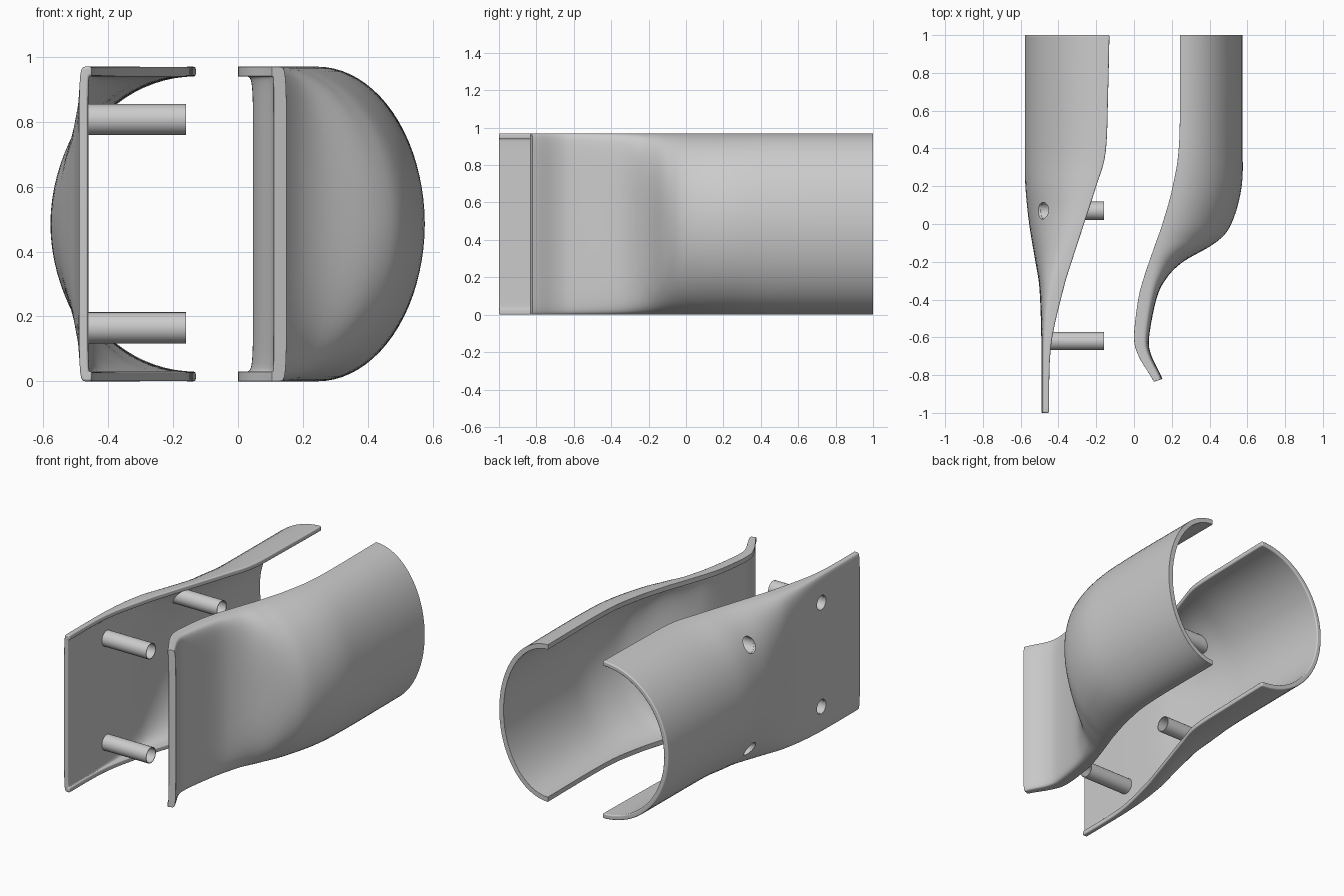
import bpy, bmesh, math

if "Cube" in bpy.data.objects:
    bpy.data.objects.remove(bpy.data.objects["Cube"])

H = 0.485                      # half height of both shells
grey = bpy.data.materials.new("plain grey")
grey.diffuse_color = (0.6, 0.6, 0.6, 1)
grey.use_nodes = True
grey.node_tree.nodes["Principled BSDF"].inputs["Base Color"].default_value = grey.diffuse_color


def smooth_rows(rows, steps=5):
    """Catmull-Rom sampling through the station rows."""
    out = []
    for i in range(len(rows) - 1):
        p0, p1, p2, p3 = (rows[max(i - 1, 0)], rows[i], rows[i + 1],
                          rows[min(i + 2, len(rows) - 1)])
        for s in range(steps):
            t = s / steps
            out.append([0.5 * (2 * b + (c - a) * t + (2 * a - 5 * b + 4 * c - d) * t * t
                               + (3 * b - a - 3 * c + d) * t ** 3)
                        for a, b, c, d in zip(p0, p1, p2, p3)])
    return out + [list(rows[-1])]


def section(row, segs=40):
    """Closed D section: outer arc, then inner arc back."""
    ye, xe, yo, xo, n, wall = row
    depth = math.hypot(xo - xe, yo - ye)
    pts = []
    for k, h, order in ((1, H, 1), (1 - wall / depth, H - 0.03, -1)):
        for i in range(segs + 1)[::order]:
            a = -math.pi / 2 + math.pi * i / segs
            f = k * max(math.cos(a), 0) ** (2 / n) if 0 < i < segs else 0
            z = math.copysign(abs(math.sin(a)) ** (2 / n), a) * h
            pts.append((xe + (xo - xe) * f, ye + (yo - ye) * f, H + z))
    return pts


def new_object(name, bm):
    bmesh.ops.recalc_face_normals(bm, faces=bm.faces)
    me = bpy.data.meshes.new(name)
    bm.to_mesh(me)
    bm.free()
    me.materials.append(grey)
    ob = bpy.data.objects.new(name, me)
    bpy.context.collection.objects.link(ob)
    return ob


def bridge(bm, a, b):
    for i in range(len(a)):
        j = (i + 1) % len(a)
        bm.faces.new((a[i], a[j], b[j], b[i]))


def shell(name, rows):
    bm = bmesh.new()
    rings = [[bm.verts.new(p) for p in section(r)] for r in rows]
    for a, b in zip(rings, rings[1:]):
        bridge(bm, a, b)
    for r in (rings[0], rings[-1]):          # end rims as quad strips
        m = len(r)
        for i in range(m // 2 - 1):
            bm.faces.new((r[i], r[i + 1], r[m - 2 - i], r[m - 1 - i]))
    ob = new_object(name, bm)
    bev = ob.modifiers.new("rounded rims", 'BEVEL')
    bev.width, bev.segments, bev.angle_limit = 0.01, 3, math.radians(50)
    return ob


def smooth(ob):
    bpy.ops.object.select_all(action='DESELECT')
    ob.select_set(True)
    bpy.context.view_layer.objects.active = ob
    bpy.ops.object.shade_smooth_by_angle(angle=math.radians(35))


# left shell: flat plate in front, half tube behind (y, edge x, outer x, n, wall)
left = [(-1, -.45, -.49, 9, .028), (-.65, -.44, -.49, 9, .028), (-.35, -.375, -.5, 5, .03),
        (-.2, -.33, -.522, 3, .03), (0, -.265, -.555, 2.1, .03), (.2, -.2, -.575, 2, .03),
        (.38, -.15, -.578, 2, .03), (.7, -.137, -.578, 2, .03), (1, -.13, -.578, 2, .03)]
left_rows = smooth_rows([(y, e, y, o, n, w) for y, e, o, n, w in left])
left_shell = shell("left_shell", left_rows)

# right shell: curled lip in front, bulging half tube behind (edge y, x, outer y, x, n, wall)
right = [(-.835, .105, -.82, .15, 9, .042), (-.8, .085, -.785, .135, 9, .035),
         (-.7, .025, -.69, .09, 9, .032), (-.6, .0, -.6, .08, 9, .032),
         (-.4, .022, -.4, .118, 7, .032), (-.29, .05, -.29, .17, 4.5, .032),
         (-.2, .08, -.2, .26, 2.8, .035), (-.1, .115, -.1, .43, 2.1, .04),
         (0, .15, 0, .515, 2, .035), (.2, .205, .2, .57, 2, .03),
         (.45, .24, .45, .575, 2, .03), (1, .243, 1, .575, 2, .03)]
right_shell = shell("right_shell", smooth_rows(right))


def outer_x(y, z):
    """Outer skin of the left shell at a given y and z."""
    for a, b in zip(left_rows, left_rows[1:]):
        if a[0] <= y <= b[0]:
            t = (y - a[0]) / (b[0] - a[0])
            e, o, n = (a[i] + (b[i] - a[i]) * t for i in (1, 3, 4))
            return e + (o - e) * (1 - abs((z - H) / H) ** n) ** (1 / n)


# hollow screw posts with holes through the left shell
for tag, y, z in (("front_lower", -.62, .165), ("front_upper", -.62, .807),
                  ("rear_lower", .07, .165), ("rear_upper", .07, .807)):
    def ring(bm, r, x=None):
        out = []
        for i in range(32):
            a = math.tau * i / 32
            py, pz = y + r * math.cos(a), z + r * math.sin(a)
            out.append(bm.verts.new((outer_x(py, pz) + 0.012 if x is None else x, py, pz)))
        return out

    bm = bmesh.new()
    rings = [ring(bm, .048), ring(bm, .048, -.16), ring(bm, .044, -.16), ring(bm, .044)]
    for i in range(4):
        bridge(bm, rings[i], rings[(i + 1) % 4])
    smooth(new_object("post_" + tag, bm))

    bm = bmesh.new()
    a, b = ring(bm, .0445, -.8), ring(bm, .0445, -.2)
    bridge(bm, a, b)
    bm.faces.new(a)
    bm.faces.new(b)
    cutter = new_object("hole_cutter_" + tag, bm)
    cutter.hide_render = True
    cutter.hide_set(True)
    cut = left_shell.modifiers.new("hole " + tag, 'BOOLEAN')
    cut.operation, cut.object, cut.solver = 'DIFFERENCE', cutter, 'EXACT'

for ob in (left_shell, right_shell):
    smooth(ob)
